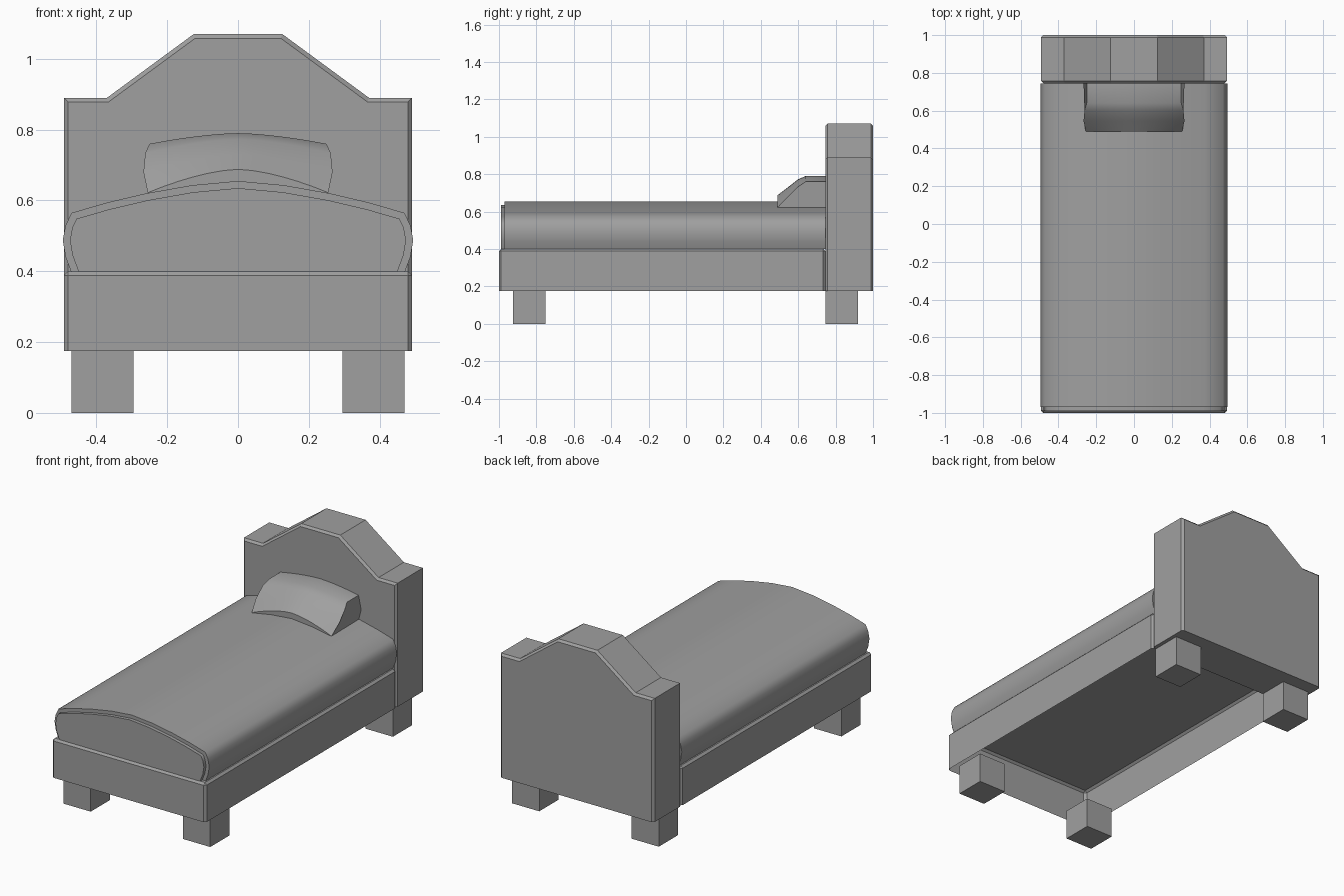
import bpy, bmesh, math

cube = bpy.data.objects.get("Cube")
if cube:
    bpy.data.objects.remove(cube, do_unlink=True)

grey = bpy.data.materials.new("plain_grey")
grey.use_nodes = True
COLOUR = (0.35, 0.35, 0.35, 1)
grey.diffuse_color = COLOUR
grey.node_tree.nodes["Principled BSDF"].inputs["Base Color"].default_value = COLOUR


def finish(name, bm, smooth=None):
    """Turn a bmesh into a named object, optionally smooth shaded."""
    bmesh.ops.recalc_face_normals(bm, faces=bm.faces)
    mesh = bpy.data.meshes.new(name)
    bm.to_mesh(mesh)
    bm.free()
    mesh.materials.append(grey)
    ob = bpy.data.objects.new(name, mesh)
    bpy.context.collection.objects.link(ob)
    if smooth:
        bpy.ops.object.select_all(action='DESELECT')
        ob.select_set(True)
        bpy.context.view_layer.objects.active = ob
        bpy.ops.object.shade_smooth_by_angle(angle=math.radians(smooth))
    return ob


def box(x0, x1, y0, y1, z0, z1):
    bm = bmesh.new()
    bmesh.ops.create_cube(bm, size=1)
    for v in bm.verts:
        v.co.x = x1 if v.co.x > 0 else x0
        v.co.y = y1 if v.co.y > 0 else y0
        v.co.z = z1 if v.co.z > 0 else z0
    return bm


def extrude_profile(half, y0, y1):
    """Mirror a half outline (x, z), running top to bottom, and extrude it along y."""
    left = [(-x, z) for x, z in reversed(half) if x > 0]
    outline = half + left
    bm = bmesh.new()
    face = bm.faces.new([bm.verts.new((x, y0, z)) for x, z in outline])
    new = bmesh.ops.extrude_face_region(bm, geom=[face])["geom"]
    for v in new:
        if isinstance(v, bmesh.types.BMVert):
            v.co.y = y1
    return bm


def rim(bm, y, bottom):
    """Edges of the end cap at y, without the bottom edge."""
    return [e for e in bm.edges
            if all(abs(v.co.y - y) < 1e-4 for v in e.verts)
            and any(v.co.z > bottom + 1e-4 for v in e.verts)]


# Bed frame: open underneath, with chamfered corners and top edge
bm = box(-0.492, 0.492, -1, 0.745, 0.175, 0.4)
bmesh.ops.delete(bm, geom=[f for f in bm.faces if f.calc_center_median().z < 0.2],
                 context='FACES_ONLY')
bmesh.ops.bevel(bm, geom=[e for e in bm.edges if not e.is_boundary],
                offset=0.012, segments=1, affect='EDGES')
finish("bed_frame", bm)

# Four block legs
for side, sx in (("left", 1), ("right", -1)):
    for end, y in (("front", -0.925), ("back", 0.745)):
        xs = sorted((sx * 0.295, sx * 0.47))
        finish(f"{end}_{side}_leg", box(*xs, y, y + 0.175, 0, 0.175))

# Headboard with a stepped, chamfered outline
bm = extrude_profile([(0.125, 1.07), (0.37, 0.89), (0.492, 0.89), (0.492, 0.175)], 0.745, 1)
bmesh.ops.bevel(bm, geom=rim(bm, 0.745, 0.175) + rim(bm, 1, 0.175),
                offset=0.012, segments=1, affect='EDGES')
finish("headboard", bm)

# Mattress with a domed top and bulging sides
bm = extrude_profile([(0, 0.655), (0.13, 0.643), (0.26, 0.62), (0.37, 0.594), (0.47, 0.565),
                      (0.487, 0.53), (0.495, 0.488), (0.487, 0.44), (0.472, 0.4)], -0.99, 0.745)
bmesh.ops.bevel(bm, geom=rim(bm, -0.99, 0.4), offset=0.02, segments=2, affect='EDGES')
finish("mattress", bm, 50)

# Pillow: a sloping cross-section swept across the bed and arched in the middle
# Each station is (y, end height, arch height, half width)
section = [(0.49, 0.615, 0.035, 0.25), (0.49, 0.622, 0.066, 0.255), (0.545, 0.68, 0.05, 0.267),
           (0.6, 0.733, 0.04, 0.262), (0.64, 0.76, 0.03, 0.25), (0.745, 0.76, 0.03, 0.25),
           (0.745, 0.68, 0.03, 0.267), (0.745, 0.615, 0.03, 0.25)]
bm = bmesh.new()
STEPS = 12
rings = []
for i in range(STEPS + 1):
    t = 2 * i / STEPS - 1
    rings.append([bm.verts.new((t * w, y, z + arch * (1 - abs(t) ** 1.6)))
                  for y, z, arch, w in section])
for a, b in zip(rings, rings[1:]):
    for k in range(len(section)):
        n = (k + 1) % len(section)
        bm.faces.new((a[k], a[n], b[n], b[k]))
bm.faces.new(rings[0])
bm.faces.new(rings[-1])
finish("pillow", bm, 40)
